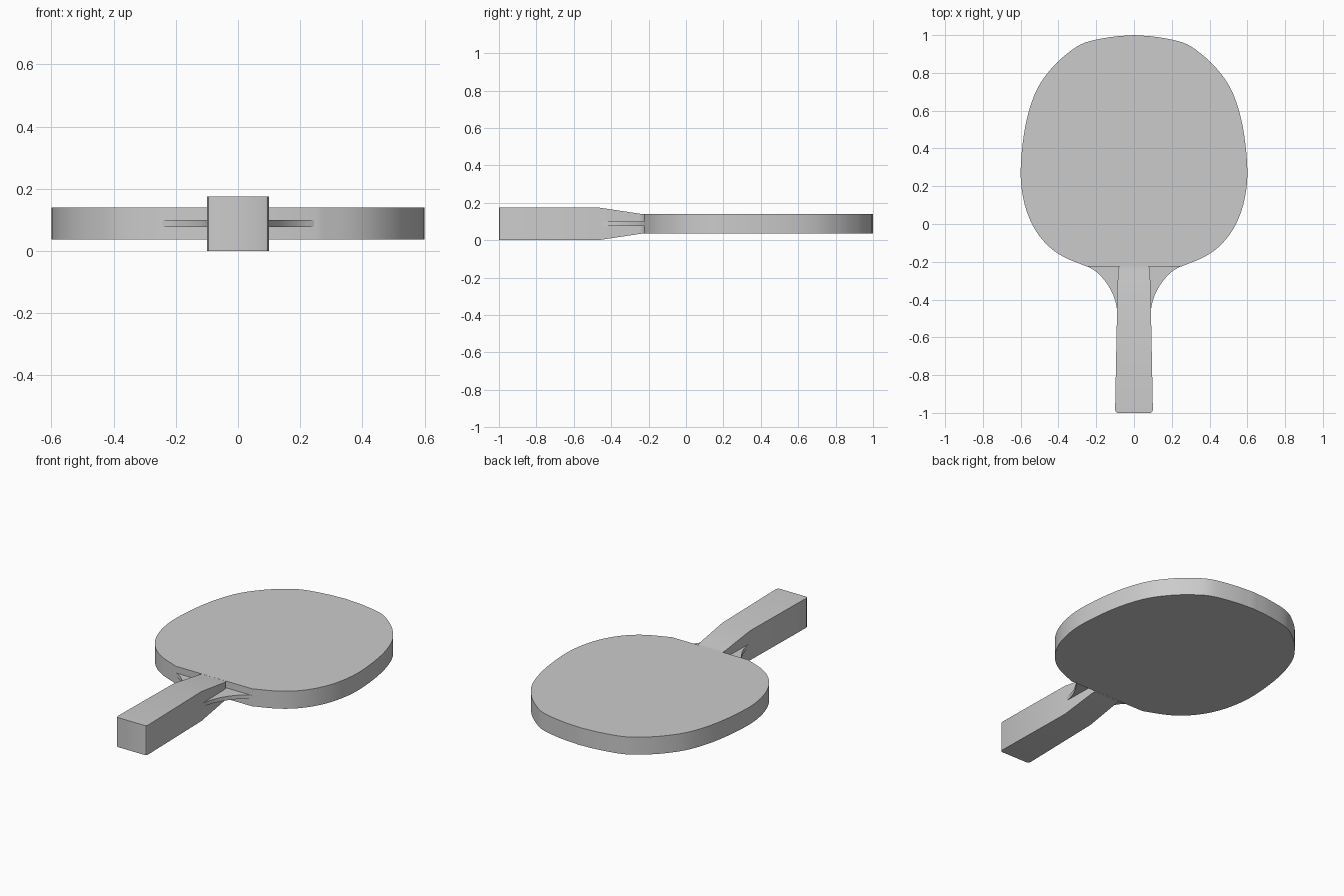
import bpy, bmesh, math
from mathutils import Vector

cube = bpy.data.objects.get("Cube")
if cube:
    bpy.data.objects.remove(cube, do_unlink=True)

grey = bpy.data.materials.new("plain grey")
grey.use_nodes = True
color = (0.6, 0.6, 0.6, 1)
grey.diffuse_color = color
grey.node_tree.nodes["Principled BSDF"].inputs["Base Color"].default_value = color


def smooth_path(points, steps=5):
    """Catmull-Rom curve through 2D points."""
    p = [Vector(q) for q in points]
    p = [2 * p[0] - p[1]] + p + [2 * p[-1] - p[-2]]
    out = []
    for a, b, c, d in zip(p, p[1:], p[2:], p[3:]):
        for i in range(steps):
            t = i / steps
            out.append(0.5 * (2 * b + (c - a) * t + (2 * a - 5 * b + 4 * c - d) * t**2
                              + (3 * b - a - 3 * c + d) * t**3))
    return out + [p[-2]]


def finish(name, bm):
    bmesh.ops.recalc_face_normals(bm, faces=bm.faces)
    mesh = bpy.data.meshes.new(name)
    bm.to_mesh(mesh)
    bm.free()
    mesh.materials.append(grey)
    obj = bpy.data.objects.new(name, mesh)
    bpy.context.collection.objects.link(obj)
    bpy.ops.object.select_all(action="DESELECT")
    obj.select_set(True)
    bpy.context.view_layer.objects.active = obj
    bpy.ops.object.shade_smooth_by_angle(angle=math.radians(30))
    return obj


def plate(name, outline, low, high):
    """Extrude a flat outline from low to high."""
    bm = bmesh.new()
    face = bm.faces.new([bm.verts.new((x, y, low)) for x, y in outline])
    top = bmesh.ops.extrude_face_region(bm, geom=[face])["geom"]
    for v in top:
        if isinstance(v, bmesh.types.BMVert):
            v.co.z = high
    return finish(name, bm)


# Blade: right half of the outline, mirrored to the other side
half = smooth_path([(0, 1), (0.12, 0.99), (0.26, 0.96), (0.35, 0.905), (0.44, 0.82),
                    (0.52, 0.70), (0.575, 0.52), (0.6, 0.29), (0.585, 0.13), (0.54, 0.0),
                    (0.47, -0.1), (0.38, -0.17), (0.25, -0.225)])
blade = half + [Vector((-p.x, p.y)) for p in reversed(half[1:])]
plate("blade", blade, 0.036, 0.14)

# Handle: rectangular sections (y, half width, half height) lofted lengthwise
stations = [(-1.0, 0.088, 0.0875), (-0.996, 0.095, 0.0875), (-0.985, 0.1, 0.0875),
            (-0.47, 0.09, 0.0875), (-0.25, 0.085, 0.0545), (-0.232, 0.082, 0.052),
            (-0.222, 0.075, 0.052)]
bm = bmesh.new()
rings = []
for y, w, h in stations:
    rings.append([bm.verts.new((sx * w, y, 0.0875 + sz * h))
                  for sx, sz in ((-1, -1), (1, -1), (1, 1), (-1, 1))])
for a, b in zip(rings, rings[1:]):
    for i in range(4):
        j = (i + 1) % 4
        bm.faces.new((a[i], a[j], b[j], b[i]))
bm.faces.new(rings[0])
bm.faces.new(rings[-1])
finish("handle", bm)

# Thin curved shoulders joining the handle to the blade
curve = smooth_path([(0.25, -0.222), (0.2, -0.253), (0.155, -0.3), (0.12, -0.355),
                     (0.1, -0.405), (0.088, -0.46)])
for side, name in ((1, "left_shoulder"), (-1, "right_shoulder")):
    outline = [(side * x, y) for x, y in [*curve, (0.06, -0.46), (0.06, -0.215), (0.25, -0.215)]]
    plate(name, outline, 0.077, 0.1)
